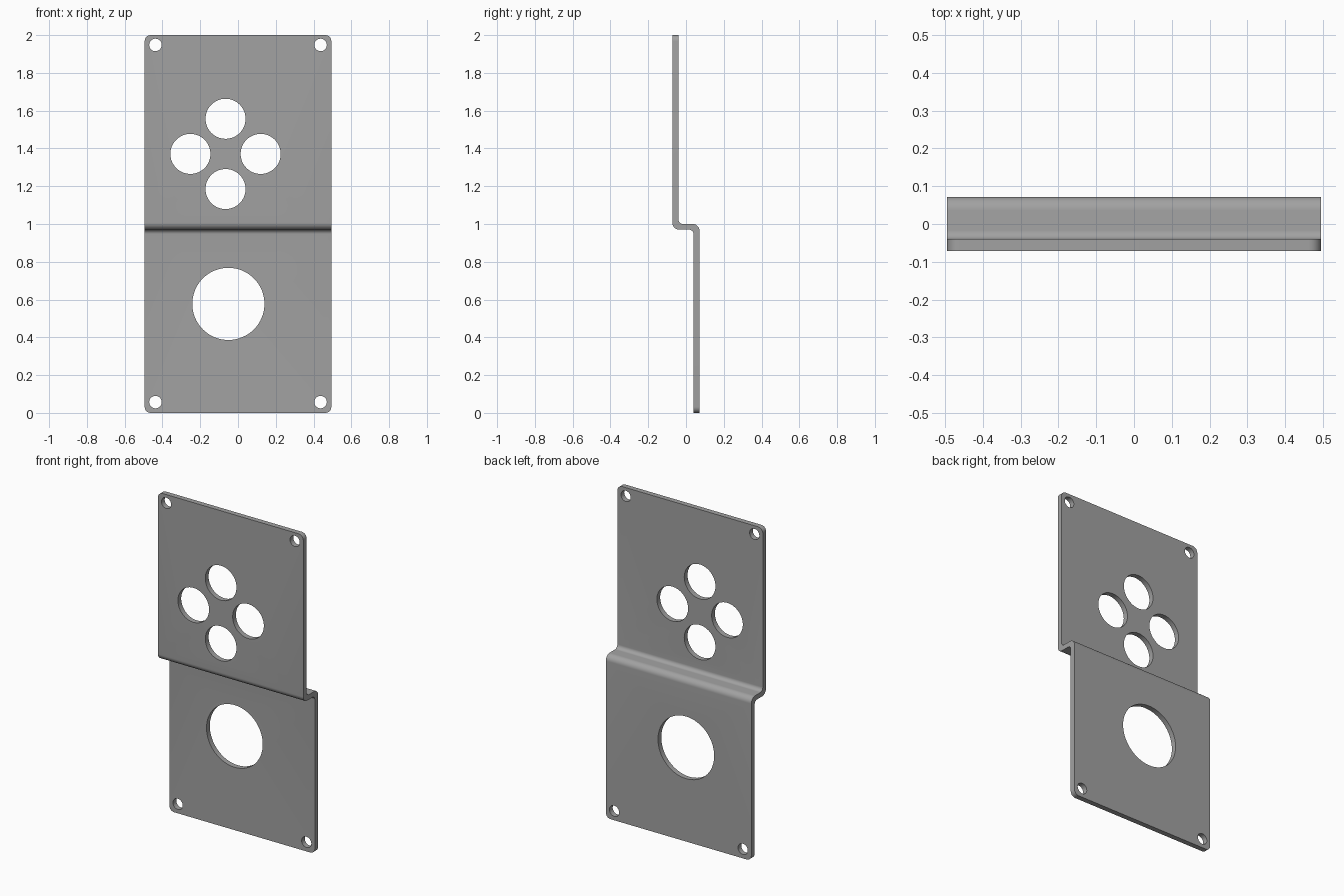
import bpy, bmesh
from math import cos, sin, radians, pi

cube = bpy.data.objects.get("Cube")
if cube:
    bpy.data.objects.remove(cube, do_unlink=True)

HALF_W, HEIGHT = 0.494, 2.0
Y_OUT, Y_IN = 0.072, 0.04        # outer and inner faces of the two offset panels
STEP_LOW, STEP_HIGH = 0.97, 1.0  # faces of the shelf joining them
R_OUT, R_IN, R_CORNER = 0.037, 0.024, 0.032

metal = bpy.data.materials.new("plain grey metal")
metal.use_nodes = True
grey = (0.36, 0.36, 0.36, 1)
metal.diffuse_color = grey
metal.node_tree.nodes["Principled BSDF"].inputs["Base Color"].default_value = grey


def arc(cy, cz, r, start, end, steps=10):
    angles = [radians(start + (end - start) * i / steps) for i in range(steps + 1)]
    return [(cy + r * cos(a), cz + r * sin(a)) for a in angles]


# Side profile: the back bends are the front bends turned half a circle
bends = arc(-Y_OUT + R_OUT, STEP_LOW + R_OUT, R_OUT, 180, 270)
bends += arc(Y_IN - R_IN, STEP_LOW - R_IN, R_IN, 90, 0)
profile = [(-Y_OUT, HEIGHT)] + bends + [(Y_IN, 0), (Y_OUT, 0)]
profile += [(-y, STEP_LOW + STEP_HIGH - z) for y, z in bends] + [(-Y_IN, HEIGHT)]

# Bent plate, extruded across its width
bm = bmesh.new()
face = bm.faces.new([bm.verts.new((-HALF_W, y, z)) for y, z in profile])
swept = bmesh.ops.extrude_face_region(bm, geom=[face])["geom"]
bmesh.ops.translate(bm, vec=(2 * HALF_W, 0, 0),
                    verts=[v for v in swept if isinstance(v, bmesh.types.BMVert)])
bmesh.ops.recalc_face_normals(bm, faces=bm.faces)

# Rounded outer corners
corners = [e for e in bm.edges
           if abs(e.verts[0].co.x - e.verts[1].co.x) < 1e-5
           and all(min(v.co.z, HEIGHT - v.co.z) < 1e-4 for v in e.verts)]
bmesh.ops.bevel(bm, geom=corners, offset=R_CORNER, offset_type='OFFSET',
                segments=8, profile=0.5, affect='EDGES')
mesh = bpy.data.meshes.new("bent_plate")
bm.to_mesh(mesh)
bm.free()
plate = bpy.data.objects.new("bent_plate", mesh)
bpy.context.collection.objects.link(plate)
mesh.materials.append(metal)

# Holes: screw holes in the corners, a diamond of four, and one large opening
holes = [(x, z, 0.033) for x in (-0.437, 0.437) for z in (0.057, 1.948)]
cx, cz, gap = -0.066, 1.371, 0.186
holes += [(cx + dx * gap, cz + dz * gap, 0.106)
          for dx, dz in ((1, 0), (-1, 0), (0, 1), (0, -1))]
holes.append((-0.051, 0.577, 0.191))

bm = bmesh.new()
for x, z, r in holes:
    made = bmesh.ops.create_cone(bm, cap_ends=True, segments=64,
                                 radius1=r, radius2=r, depth=0.5)["verts"]
    for v in made:
        v.co = (v.co.x + x, -v.co.z, v.co.y + z)
bmesh.ops.recalc_face_normals(bm, faces=bm.faces)
cut_mesh = bpy.data.meshes.new("hole_cutter")
bm.to_mesh(cut_mesh)
bm.free()
cut_mesh.materials.append(metal)
cutter = bpy.data.objects.new("hole_cutter", cut_mesh)
bpy.context.collection.objects.link(cutter)
cutter.hide_render = True

mod = plate.modifiers.new("holes", 'BOOLEAN')
mod.operation = 'DIFFERENCE'
mod.solver = 'EXACT'
mod.object = cutter
bpy.ops.object.select_all(action='DESELECT')
bpy.context.view_layer.objects.active = plate
plate.select_set(True)
bpy.ops.object.modifier_apply(modifier=mod.name)
bpy.data.objects.remove(cutter, do_unlink=True)

# Smooth bends and hole walls, crisp rims
bpy.ops.object.shade_smooth_by_angle(angle=pi / 6)
